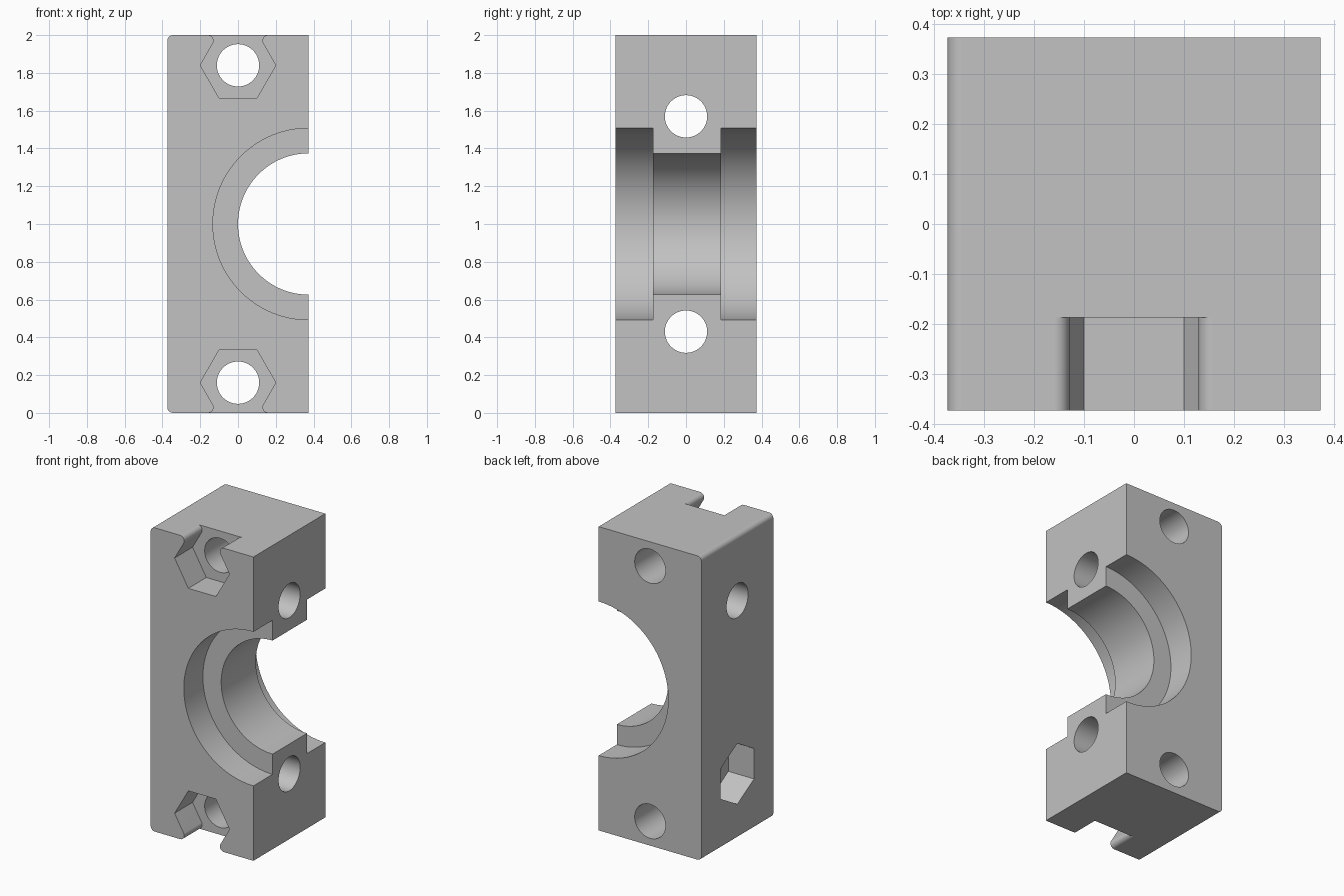
import bpy, bmesh
from math import cos, sin, radians, sqrt

cube = bpy.data.objects.get("Cube")
if cube:
    bpy.data.objects.remove(cube, do_unlink=True)

HALF = 0.374        # half width and half depth of the block
HEIGHT = 2.0
NUT_R = 0.2         # nut pocket, corner radius
NUT_DEPTH = 0.187
HOLE_R = 0.112
ROUND = 0.03        # edge rounding
BOLT_Z = 0.16       # front bolt distance from the block end
CLAMP_Z = 0.43      # side bolt distance from the block end

grey = bpy.data.materials.new("plain grey")
grey.use_nodes = True
colour = (0.54, 0.54, 0.54, 1)
grey.diffuse_color = colour
grey.node_tree.nodes["Principled BSDF"].inputs["Base Color"].default_value = colour


def arc(cu, cv, r, start, end, steps):
    angles = [radians(start + (end - start) * i / steps) for i in range(steps + 1)]
    return [(cu + r * cos(a), cv + r * sin(a)) for a in angles]


def circle(cu, cv, r, sides=72, turn=0):
    return arc(cu, cv, r, turn, turn + 360, sides)[:-1]


def prism(name, points, axis, start, end):
    """Extrude a (side, z) profile along the x or y axis."""
    bm = bmesh.new()
    place = (lambda u, v, t: (t, u, v)) if axis == "x" else (lambda u, v, t: (u, t, v))
    rings = [[bm.verts.new(place(u, v, t)) for u, v in points] for t in (start, end)]
    for ring in rings:
        bm.faces.new(ring)
    count = len(points)
    for i in range(count):
        j = (i + 1) % count
        bm.faces.new((rings[0][i], rings[0][j], rings[1][j], rings[1][i]))
    bmesh.ops.recalc_face_normals(bm, faces=bm.faces)
    mesh = bpy.data.meshes.new(name)
    bm.to_mesh(mesh)
    bm.free()
    mesh.materials.append(grey)
    obj = bpy.data.objects.new(name, mesh)
    bpy.context.collection.objects.link(obj)
    return obj


# Block, rounded along its two outer long edges
outer = -HALF + ROUND
profile = [(HALF, 0), (HALF, HEIGHT)]
profile += arc(outer, HEIGHT - ROUND, ROUND, 90, 180, 8)
profile += arc(outer, ROUND, ROUND, 180, 270, 8)
block = prism("bearing_clamp_half", profile, "y", -HALF, HALF)

cutters = []

# Central bore and the wider seats at the front and back
cutters.append(prism("bore_cutter", circle(HALF, 1, HALF, 128), "y", -0.6, 0.6))
for name, start, end in (("front_seat_cutter", -0.6, -0.175),
                         ("back_seat_cutter", 0.185, 0.6)):
    cutters.append(prism(name, circle(HALF, 1, 0.507, 128), "y", start, end))

# Open nut pocket: a hexagon that breaks through the block end with rounded lips
apothem = NUT_R * sqrt(3) / 2
lip_u = NUT_R - BOLT_Z / sqrt(3) + ROUND * sqrt(3)
right = [(NUT_R / 2, -apothem), (NUT_R, 0)]
right += arc(lip_u, BOLT_Z - ROUND, ROUND, 210, 90, 10)
right.append((lip_u, BOLT_Z + 0.1))
pocket = right + [(-u, v) for u, v in reversed(right)]

# Front bolt holes and nut pockets at both ends
for end_name, z, flip in (("upper", HEIGHT - BOLT_Z, 1), ("lower", BOLT_Z, -1)):
    cutters.append(prism(end_name + "_bolt_cutter", circle(0, z, HOLE_R), "y", -0.6, 0.6))
    cutters.append(prism(end_name + "_nut_cutter", [(u, z + flip * v) for u, v in pocket],
                         "y", -0.6, -HALF + NUT_DEPTH))

# Side clamp holes, the lower one with a nut pocket on the outer side
for end_name, z in (("upper", HEIGHT - CLAMP_Z), ("lower", CLAMP_Z)):
    cutters.append(prism(end_name + "_clamp_cutter", circle(0, z, HOLE_R), "x", -0.6, 0.6))
cutters.append(prism("clamp_nut_cutter", circle(0, CLAMP_Z, NUT_R, 6, 90),
                     "x", -0.6, -HALF + NUT_DEPTH))

# Cut everything out of the block
bpy.ops.object.select_all(action="DESELECT")
bpy.context.view_layer.objects.active = block
block.select_set(True)
for cutter in cutters:
    cutter.hide_render = True
    cut = block.modifiers.new(cutter.name, "BOOLEAN")
    cut.operation = "DIFFERENCE"
    cut.solver = "EXACT"
    cut.object = cutter
    bpy.ops.object.modifier_apply(modifier=cut.name)
for cutter in cutters:
    bpy.data.objects.remove(cutter, do_unlink=True)

# Smooth bores and lips, with the flat faces kept flat
bpy.ops.object.shade_smooth_by_angle(angle=radians(30))
flat = block.modifiers.new("flat_faces", "WEIGHTED_NORMAL")
flat.keep_sharp = True
